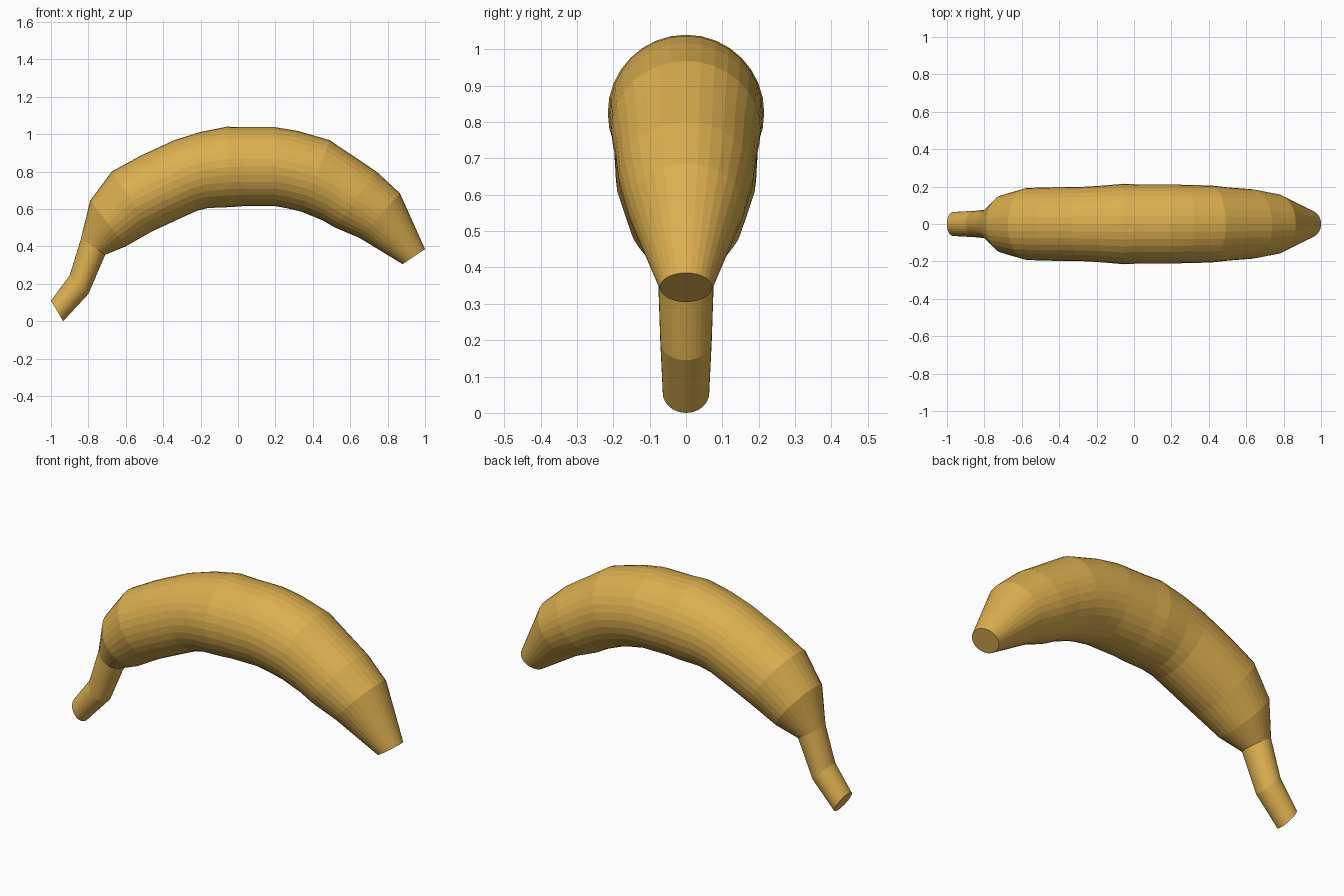
import bpy, bmesh
from math import cos, sin, pi
from mathutils import Vector

if "Cube" in bpy.data.objects:
    bpy.data.objects.remove(bpy.data.objects["Cube"])

SIDES = 32

# Each ring: outer x, z and inner x, z on the banana's silhouette, stem to tip
RINGS = [
    (-1.00, 0.11, -0.935, 0.00),
    (-0.90, 0.245, -0.80, 0.145),
    (-0.84, 0.44, -0.71, 0.355),
    (-0.79, 0.645, -0.60, 0.40),
    (-0.675, 0.80, -0.46, 0.48),
    (-0.52, 0.885, -0.33, 0.54),
    (-0.34, 0.968, -0.22, 0.59),
    (-0.20, 1.012, -0.16, 0.605),
    (-0.06, 1.04, -0.04, 0.61),
    (0.03, 1.037, 0.03, 0.615),
    (0.20, 1.037, 0.20, 0.615),
    (0.32, 1.017, 0.27, 0.602),
    (0.49, 0.968, 0.34, 0.585),
    (0.58, 0.907, 0.45, 0.54),
    (0.74, 0.80, 0.52, 0.50),
    (0.865, 0.685, 0.65, 0.445),
    (1.00, 0.385, 0.88, 0.305),
]


def add_ring(bm, ox, oz, ix, iz):
    outer, inner = Vector((ox, 0, oz)), Vector((ix, 0, iz))
    centre, arm = (outer + inner) / 2, (outer - inner) / 2
    side = Vector((0, arm.length, 0))
    return [bm.verts.new(centre + arm * cos(a) + side * sin(a))
            for a in (2 * pi * i / SIDES for i in range(SIDES))]


# Banana skin: round rings lofted along the curve
bm = bmesh.new()
rings = [add_ring(bm, *r) for r in RINGS]
for a, b in zip(rings, rings[1:]):
    for i in range(SIDES):
        j = (i + 1) % SIDES
        bm.faces.new((a[i], a[j], b[j], b[i]))

# Flat cut ends at stem and tip
bm.faces.new(rings[0])
bm.faces.new(rings[-1])
bmesh.ops.recalc_face_normals(bm, faces=bm.faces)

mesh = bpy.data.meshes.new("banana")
bm.to_mesh(mesh)
bm.free()
banana = bpy.data.objects.new("banana", mesh)
bpy.context.collection.objects.link(banana)

# Yellow skin colour
skin = bpy.data.materials.new("yellow_skin")
skin.diffuse_color = (0.72, 0.43, 0.08, 1)
skin.use_nodes = True
skin.node_tree.nodes["Principled BSDF"].inputs["Base Color"].default_value = skin.diffuse_color
mesh.materials.append(skin)
